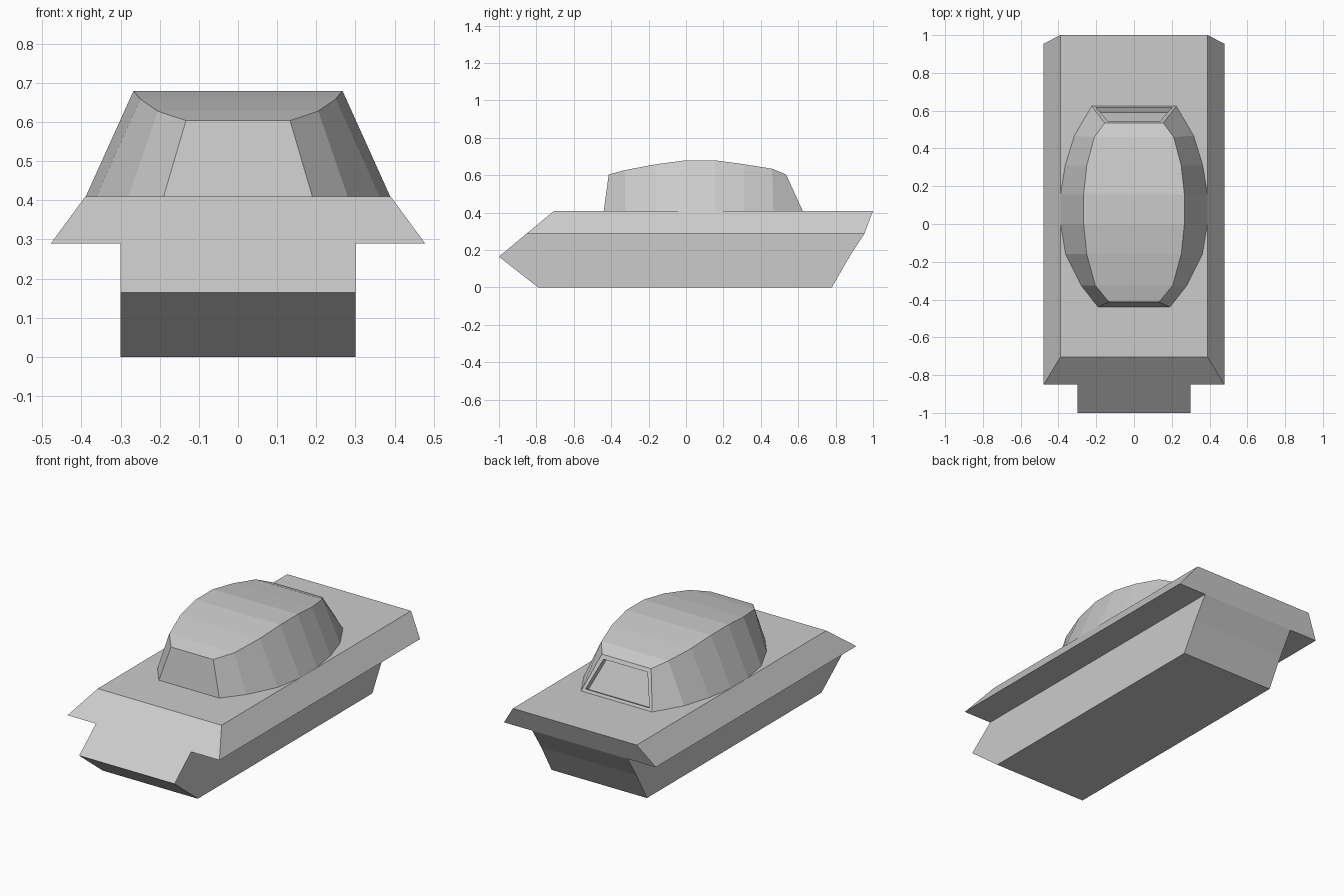
import bpy, bmesh

if "Cube" in bpy.data.objects:
    bpy.data.objects.remove(bpy.data.objects["Cube"])


def finish(name, bm):
    bmesh.ops.recalc_face_normals(bm, faces=bm.faces)
    mesh = bpy.data.meshes.new(name)
    bm.to_mesh(mesh)
    bm.free()
    obj = bpy.data.objects.new(name, mesh)
    bpy.context.collection.objects.link(obj)
    return obj


def bridge(bm, a, b):
    n = len(a)
    for i in range(n):
        j = (i + 1) % n
        bm.faces.new((a[i], a[j], b[j], b[i]))


def loft(name, loops):
    # closed solid through matching loops of points
    bm = bmesh.new()
    rings = [[bm.verts.new(p) for p in loop] for loop in loops]
    for a, b in zip(rings, rings[1:]):
        bridge(bm, a, b)
    bm.faces.new(rings[0])
    bm.faces.new(rings[-1])
    return finish(name, bm)


# lower hull: side profile (y, z) extruded across x
profile = [(-0.79, 0), (0.78, 0), (0.874, 0.165), (0.955, 0.29),
           (-0.85, 0.29), (-1.0, 0.165)]
loft("lower_hull", [[(x, y, z) for y, z in profile] for x in (-0.3, 0.3)])


# upper hull: wide base tapering to the deck, rear overhanging
def rect(hw, y0, y1, z):
    return [(-hw, y0, z), (hw, y0, z), (hw, y1, z), (-hw, y1, z)]


loft("upper_hull", [rect(0.478, -0.85, 0.955, 0.29),
                    rect(0.39, -0.705, 1.0, 0.41)])

# turret stations: base half width, base y, roof half width, roof y, roof z
stations = [
    (0.19, -0.44, 0.133, -0.413, 0.604),
    (0.28, -0.325, 0.205, -0.325, 0.628),
    (0.362, -0.16, 0.25, -0.16, 0.659),
    (0.389, 0.0, 0.267, 0.0, 0.68),
    (0.389, 0.155, 0.267, 0.155, 0.68),
    (0.364, 0.31, 0.25, 0.31, 0.659),
    (0.316, 0.467, 0.21, 0.46, 0.635),
    (0.224, 0.624, 0.155, 0.535, 0.604),
]
bm = bmesh.new()
sections = [[bm.verts.new(p) for p in ((-bw, by, 0.41), (-tw, ty, tz),
                                       (tw, ty, tz), (bw, by, 0.41))]
            for bw, by, tw, ty, tz in stations]
for a, b in zip(sections, sections[1:]):
    bridge(bm, a, b)
bm.faces.new(sections[0])
rear = bm.faces.new(sections[-1])
bmesh.ops.recalc_face_normals(bm, faces=bm.faces)

# recessed panel in the turret rear
bmesh.ops.inset_region(bm, faces=[rear], thickness=0.028)
bmesh.ops.inset_region(bm, faces=[rear], thickness=0.0001, depth=-0.03)
finish("turret", bm)
